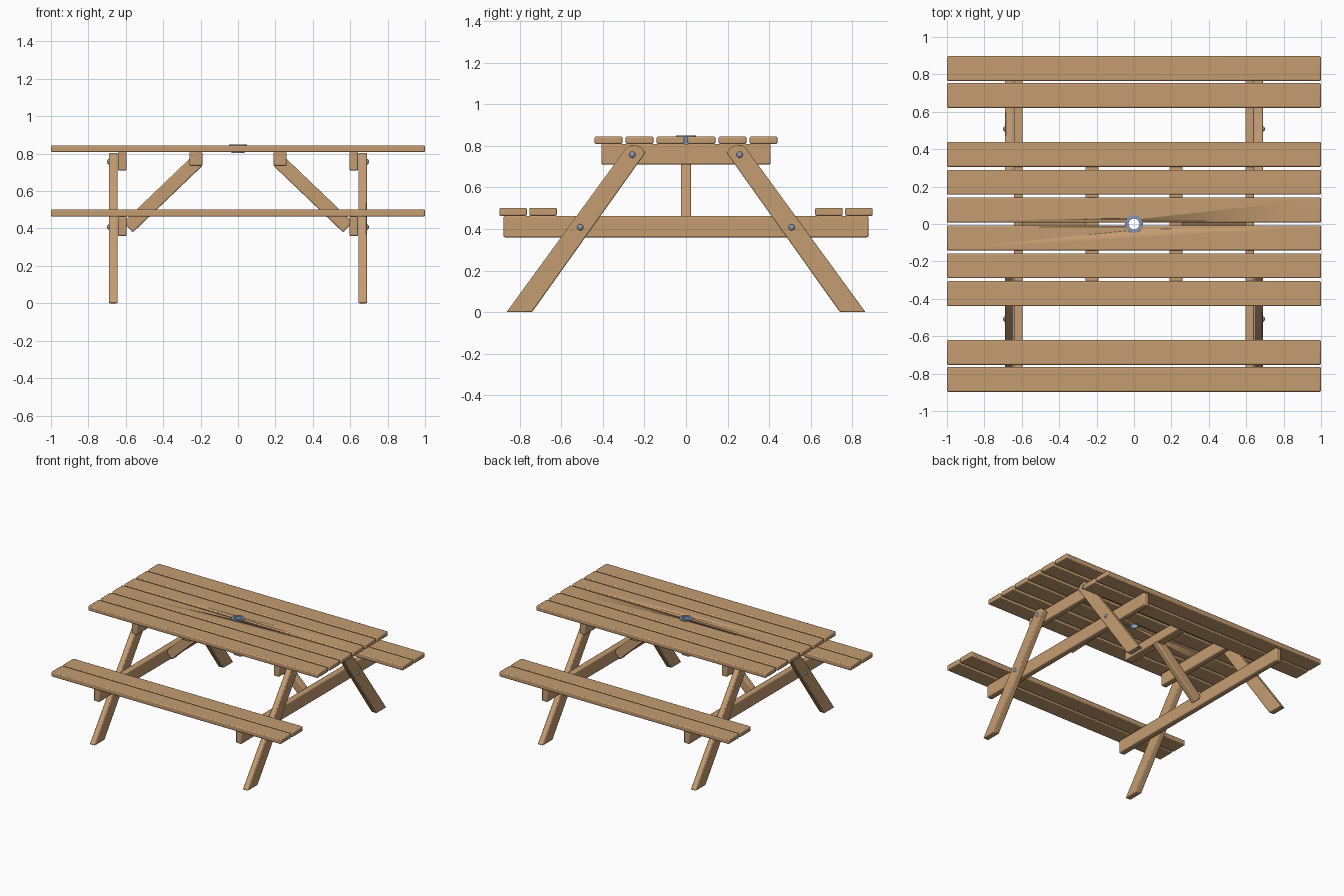
import bpy, bmesh, math
from mathutils import Matrix

cube = bpy.data.objects.get("Cube")
if cube:
    bpy.data.objects.remove(cube, do_unlink=True)


def material(name, rgb):
    m = bpy.data.materials.new(name)
    m.use_nodes = True
    m.diffuse_color = (*rgb, 1)
    m.node_tree.nodes["Principled BSDF"].inputs["Base Color"].default_value = (*rgb, 1)
    return m


wood = material("warm wood", (0.56, 0.335, 0.165))
metal = material("blue grey metal", (0.25, 0.31, 0.43))


def add(name, bm, mat, bevel=0.0):
    bmesh.ops.recalc_face_normals(bm, faces=bm.faces)
    me = bpy.data.meshes.new(name)
    bm.to_mesh(me)
    bm.free()
    me.materials.append(mat)
    ob = bpy.data.objects.new(name, me)
    bpy.context.collection.objects.link(ob)
    if bevel:
        mod = ob.modifiers.new("Soft edges", 'BEVEL')
        mod.width, mod.segments = bevel, 2
        mod.limit_method = 'ANGLE'
    bpy.ops.object.select_all(action='DESELECT')
    bpy.context.view_layer.objects.active = ob
    ob.select_set(True)
    bpy.ops.object.shade_smooth_by_angle(angle=math.radians(35))
    return ob


def beam(name, x, y, z, bevel=0.007):
    """Box between the (low, high) pairs on each axis."""
    bm = bmesh.new()
    bmesh.ops.create_cube(bm, size=1)
    for v in bm.verts:
        v.co = [sum(r) / 2 + c * (r[1] - r[0]) for r, c in zip((x, y, z), v.co)]
    return add(name, bm, wood, bevel)


def extrude_x(name, profile, x0, x1):
    """Prism from a y-z outline."""
    bm = bmesh.new()
    face = bm.faces.new([bm.verts.new((x0, y, z)) for y, z in profile])
    out = bmesh.ops.extrude_face_region(bm, geom=[face])
    for v in out["geom"]:
        if isinstance(v, bmesh.types.BMVert):
            v.co.x = x1
    return add(name, bm, wood, 0.006)


def span(a, b, side):
    return tuple(sorted((a * side, b * side)))


# Table top and bench planks
centre_planks = []
for side, tag in ((-1, "front"), (1, "back")):
    for i in range(3):
        y = 0.008 + i * 0.149
        p = beam(f"{tag}_top_plank_{i + 1}", (-1, 1), span(y, y + 0.133, side), (0.808, 0.845))
        if i == 0:
            centre_planks.append(p)
    for i in range(2):
        y = 0.621 + i * 0.144
        beam(f"{tag}_bench_plank_{i + 1}", (-1, 1), span(y, y + 0.132, side), (0.463, 0.502))

# Leg outline on the front side, mirrored for the back
leg = [(-0.863, 0), (-0.74, 0), (-0.195, 0.766), (-0.22, 0.798), (-0.265, 0.805), (-0.29, 0.786)]

for sx, end in ((-1, "right"), (1, "left")):
    # Crossbeams
    beam(f"{end}_upper_crossbeam", span(0.595, 0.642, sx), (-0.407, 0.407), (0.71, 0.808))
    beam(f"{end}_lower_crossbeam", span(0.595, 0.642, sx), (-0.877, 0.877), (0.36, 0.463))
    beam(f"{end}_middle_batten", span(0.19, 0.26, sx), (-0.33, 0.33), (0.735, 0.808))

    # Diagonal brace from lower crossbeam to middle batten
    ax, az, bx, bz = 0.588, 0.406, 0.216, 0.762
    length = math.hypot(bx - ax, bz - az)
    brace = beam(f"{end}_diagonal_brace", (-length / 2, length / 2), (-0.025, 0.025), (-0.0375, 0.0375))
    brace.location = (sx * (ax + bx) / 2, 0, (az + bz) / 2)
    brace.rotation_euler.y = -math.atan2(bz - az, sx * (bx - ax))

    for sy, tag in ((1, "front"), (-1, "back")):
        extrude_x(f"{tag}_{end}_leg", [(y * sy, z) for y, z in leg], sx * 0.643, sx * 0.69)
        # Domed bolt heads on the outer leg faces
        for level, y, z in (("upper", -0.258, 0.757), ("lower", -0.508, 0.408)):
            bm = bmesh.new()
            bmesh.ops.create_uvsphere(bm, u_segments=16, v_segments=8, radius=0.015)
            bmesh.ops.scale(bm, vec=(0.65, 1, 1), verts=bm.verts)
            bmesh.ops.translate(bm, vec=(sx * 0.69, y * sy, z), verts=bm.verts)
            add(f"{tag}_{end}_{level}_bolt", bm, metal)

# Parasol hole cut through the two centre planks
bm = bmesh.new()
bmesh.ops.create_cone(bm, cap_ends=True, segments=32, radius1=0.033, radius2=0.033,
                      depth=0.2, matrix=Matrix.Translation((0, 0, 0.82)))
cutter = add("hole_cutter", bm, wood)
cutter.hide_render = True
cutter.hide_set(True)
for p in centre_planks:
    mod = p.modifiers.new("Parasol hole", 'BOOLEAN')
    mod.operation, mod.object = 'DIFFERENCE', cutter

# Flanged metal sleeve lining the hole
section = [(0.029, 0.803), (0.034, 0.803), (0.034, 0.844), (0.048, 0.844), (0.048, 0.850), (0.029, 0.850)]
bm = bmesh.new()
rings = []
n = 32
for i in range(n):
    a = 2 * math.pi * i / n
    rings.append([bm.verts.new((r * math.cos(a), r * math.sin(a), z)) for r, z in section])
for i in range(n):
    for j in range(len(section)):
        k = (j + 1) % len(section)
        nxt = rings[(i + 1) % n]
        bm.faces.new((rings[i][j], nxt[j], nxt[k], rings[i][k]))
add("parasol_sleeve", bm, metal)
